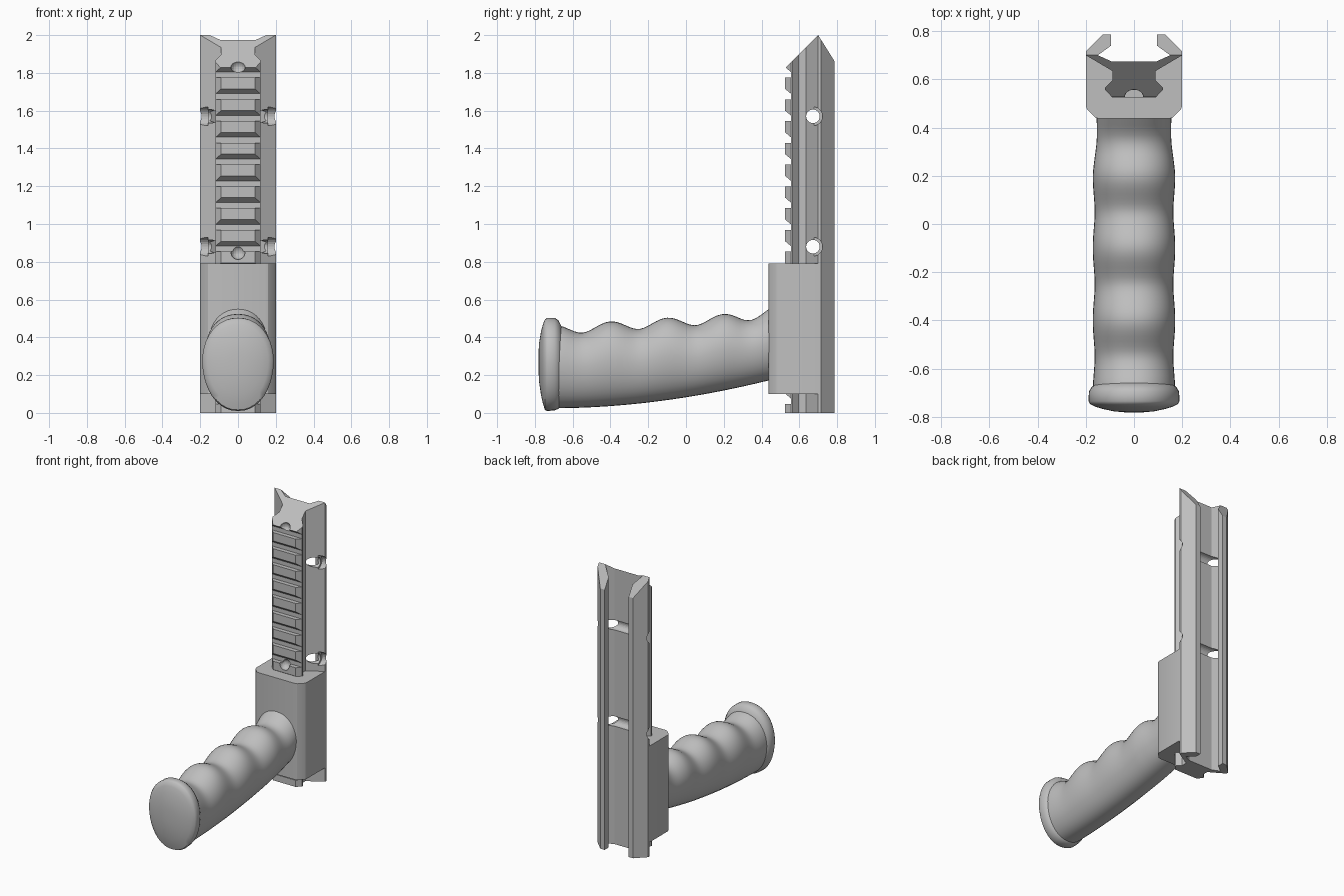
import bpy, bmesh, math
from mathutils import Vector, Matrix

cube = bpy.data.objects.get("Cube")
if cube:
    bpy.data.objects.remove(cube, do_unlink=True)

GREY = (0.52, 0.52, 0.52, 1)
mat = bpy.data.materials.new("matte grey")
mat.use_nodes = True
mat.diffuse_color = GREY
mat.node_tree.nodes["Principled BSDF"].inputs["Base Color"].default_value = GREY


def make_object(name, bm, smooth=None):
    bmesh.ops.recalc_face_normals(bm, faces=bm.faces)
    mesh = bpy.data.meshes.new(name)
    bm.to_mesh(mesh)
    bm.free()
    obj = bpy.data.objects.new(name, mesh)
    bpy.context.collection.objects.link(obj)
    mesh.materials.append(mat)
    if smooth:
        bpy.ops.object.select_all(action='DESELECT')
        obj.select_set(True)
        bpy.context.view_layer.objects.active = obj
        bpy.ops.object.shade_smooth_by_angle(angle=math.radians(smooth))
    return obj


def prism(bm, half, z0, z1):
    """Extrude a half profile (x, y), mirrored across x = 0, from z0 to z1."""
    outline = half + [(-x, y) for x, y in reversed(half)]
    face = bm.faces.new([bm.verts.new((x, y, z0)) for x, y in outline])
    top = bmesh.ops.extrude_face_region(bm, geom=[face])["geom"]
    bmesh.ops.translate(bm, vec=(0, 0, z1 - z0),
                        verts=[v for v in top if isinstance(v, bmesh.types.BMVert)])


def clip(bm, point, normal):
    """Cut away everything on the normal side and close the opening."""
    cut = bmesh.ops.bisect_plane(bm, geom=bm.verts[:] + bm.edges[:] + bm.faces[:],
                                 plane_co=point, plane_no=normal, clear_outer=True)
    edges = [e for e in cut["geom_cut"] if isinstance(e, bmesh.types.BMEdge)]
    bmesh.ops.holes_fill(bm, edges=edges, sides=0)


def trim_ends(bm):
    clip(bm, (0, 0.70, 2), Vector((0, -1, 1)))
    clip(bm, (0, 0.70, 2), Vector((0, 1.6, 1)))
    clip(bm, (0, 0, 0), Vector((0, 0, -1)))


def carve(obj, cutter):
    mod = obj.modifiers.new("carve", 'BOOLEAN')
    mod.operation = 'DIFFERENCE'
    mod.solver = 'EXACT'
    mod.object = cutter
    bpy.context.view_layer.objects.active = obj
    bpy.ops.object.modifier_apply(modifier=mod.name)


# Rail body: slotted channel at the back, dovetail at the front
bm = bmesh.new()
prism(bm, [(0.12, 0.555), (0.12, 0.565), (0.09, 0.595), (0.09, 0.635), (0.2, 0.7),
           (0.2, 0.715), (0.13, 0.785), (0.095, 0.785), (0.095, 0.74),
           (0.15, 0.70), (0.095, 0.675)], -0.05, 2.1)
trim_ends(bm)
rail = make_object("rail_body", bm)

# Rail teeth: evenly spaced, chamfered sides and sloped undersides
bm = bmesh.new()
for k in range(-1, 16):
    top = 1.775 - 0.1152 * k
    low = top - 0.06
    front = [bm.verts.new((x, 0.525, z)) for x, z in
             ((-0.09, low), (0.09, low), (0.09, top), (-0.09, top))]
    back = [bm.verts.new((x, 0.557, z)) for x, z in
            ((-0.12, low - 0.027), (0.12, low - 0.027), (0.12, top), (-0.12, top))]
    bm.faces.new(front)
    bm.faces.new(back[::-1])
    for i in range(4):
        j = (i + 1) % 4
        bm.faces.new((front[i], back[i], back[j], front[j]))
trim_ends(bm)
teeth = make_object("rail_teeth", bm)

# Cross holes with wider outer seats
turn = Matrix.Rotation(math.pi / 2, 4, 'Y')
for z in (0.88, 1.57):
    for x, radius, depth in ((0, 0.036, 0.6), (0.21, 0.05, 0.1), (-0.21, 0.05, 0.1)):
        bm = bmesh.new()
        bmesh.ops.create_cone(bm, cap_ends=True, segments=24, radius1=radius, radius2=radius,
                              depth=depth, matrix=Matrix.Translation((x, 0.672, z)) @ turn)
        cutter = make_object("hole_cutter", bm)
        carve(rail, cutter)
        bpy.data.objects.remove(cutter)

# Round dimples at both ends of the tooth row
for z in (0.85, 1.83):
    bm = bmesh.new()
    bmesh.ops.create_uvsphere(bm, u_segments=20, v_segments=12, radius=0.038,
                              matrix=Matrix.Translation((0, 0.531, z)))
    cutter = make_object("dimple_cutter", bm)
    carve(rail, cutter)
    carve(teeth, cutter)
    bpy.data.objects.remove(cutter)

# Clamp block wrapped around the lower rail
bm = bmesh.new()
prism(bm, [(0.145, 0.437), (0.16, 0.441), (0.194, 0.475), (0.2, 0.49), (0.2, 0.70),
           (0.16, 0.69), (0.1, 0.65)], 0.1, 0.79)
make_object("clamp_block", bm, 25)


# Lofted sections: (y, top, bottom, half width)
def loft(name, sections, angle):
    bm = bmesh.new()
    rings = []
    for y, top, bottom, width in sections:
        mid = bottom + (top - bottom) * 0.54
        ring = []
        for i in range(40):
            a = math.tau * i / 40
            s, c = math.sin(a), math.cos(a)
            x = width * math.copysign(abs(c) ** 0.92, c)
            ring.append(bm.verts.new((x, y, mid + s * (top - mid if s > 0 else mid - bottom))))
        rings.append(ring)
    for a, b in zip(rings, rings[1:]):
        for i in range(40):
            j = (i + 1) % 40
            bm.faces.new((a[i], a[j], b[j], b[i]))
    bm.faces.new(rings[0])
    bm.faces.new(rings[-1])
    return make_object(name, bm, angle)


# Handle: finger ridges repeat along the upper side, underside curves down
sections = []
for i in range(57):
    y = 0.45 - 1.14 * i / 56
    t = (0.45 - y) / 1.14
    ridge = abs(math.cos(math.pi * (y - 0.2) / 0.3)) ** 1.8
    top = 0.49 - 0.075 * t + 0.05 * ridge + 0.03 * max(0, (y - 0.3) / 0.15)
    bottom = 0.025 + 0.15 * (1 - t) ** 1.9
    width = 0.163 + 0.008 * ridge - 0.014 * max(0, (y - 0.2) / 0.25)
    sections.append((y, top, bottom, width))
loft("handle_grip", sections, 60)

# Flared end cap with a shallow dome
cap = [(-0.655, 0.45, 0.05, 0.15), (-0.675, 0.49, 0.022, 0.175), (-0.695, 0.503, 0.013, 0.187),
       (-0.735, 0.503, 0.01, 0.189), (-0.747, 0.495, 0.016, 0.182)]
for k in (0.88, 0.7, 0.45, 0.2):
    cap.append((-0.782 + 0.033 * k ** 2.4, 0.275 + 0.22 * k, 0.275 - 0.255 * k, 0.182 * k))
loft("handle_end_cap", cap, 40)
